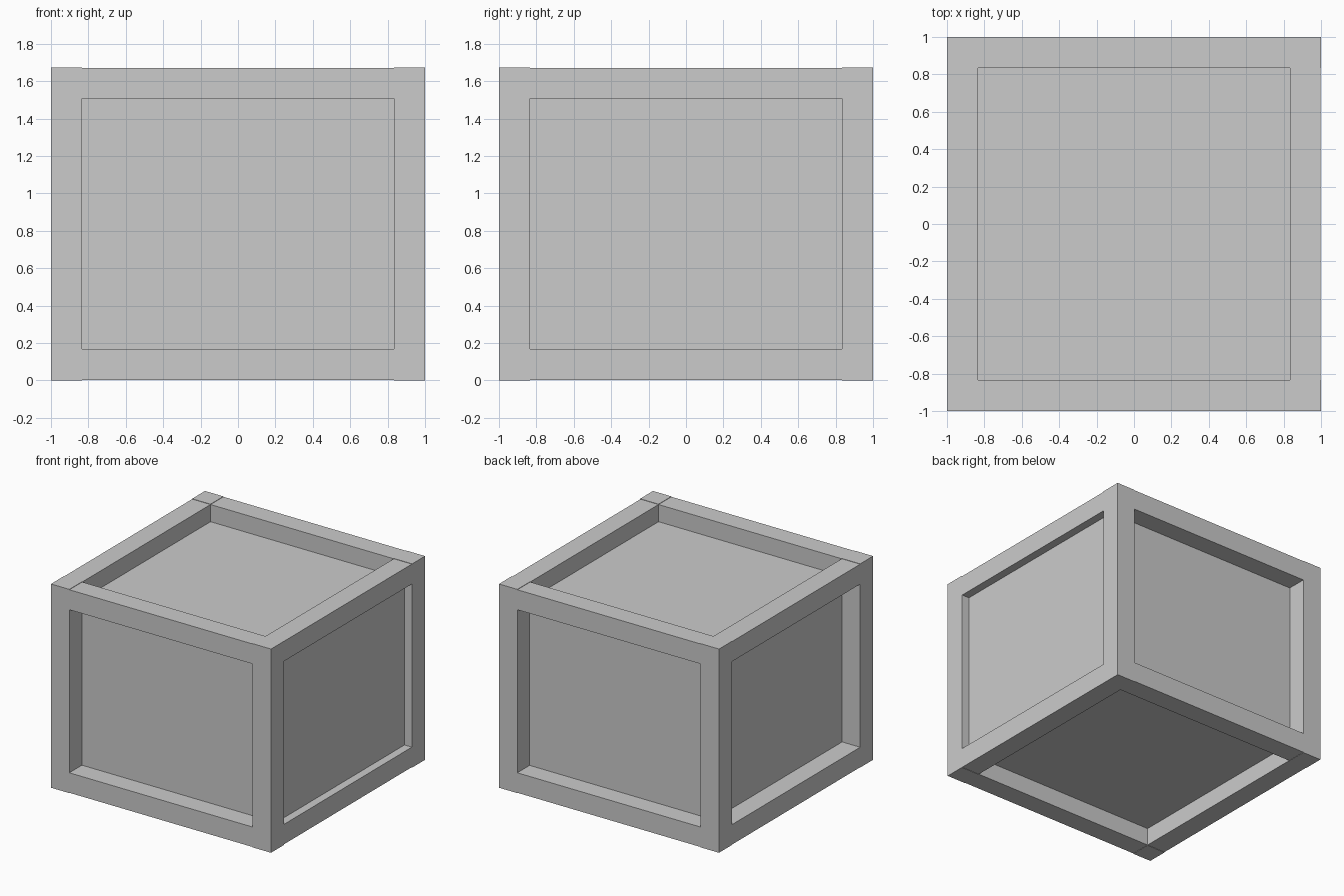
import bpy

if "Cube" in bpy.data.objects:
    bpy.data.objects.remove(bpy.data.objects["Cube"])

H = 1.674      # total height
W = 0.167      # beam thickness
GAP = 0.003    # tiny step between posts and rails


def box(name, lo, hi):
    """Axis-aligned box between two corners."""
    bpy.ops.mesh.primitive_cube_add(size=1, location=[(a + b) / 2 for a, b in zip(lo, hi)])
    ob = bpy.context.object
    ob.name = name
    ob.scale = [b - a for a, b in zip(lo, hi)]
    bpy.ops.object.transform_apply(location=False, rotation=False, scale=True)
    return ob


def span(side):
    """Beam extent on the negative or positive side."""
    return (-1, -1 + W) if side < 0 else (1 - W, 1)


inner = 1 - W
levels = {"bottom": (GAP, W), "top": (H - W, H - GAP)}
x_names = {-1: "left", 1: "right"}
y_names = {-1: "front", 1: "back"}

# Corner posts
for sx in x_names:
    for sy in y_names:
        (x0, x1), (y0, y1) = span(sx), span(sy)
        box(f"{y_names[sy]}_{x_names[sx]}_post", (x0, y0, 0), (x1, y1, H))

# Horizontal rails between the posts
for level, (z0, z1) in levels.items():
    for sy, side in y_names.items():
        y0, y1 = span(sy)
        box(f"{level}_{side}_rail", (-inner, y0, z0), (inner, y1, z1))
    for sx, side in x_names.items():
        x0, x1 = span(sx)
        if sx > 0:
            x1 -= GAP
        box(f"{level}_{side}_rail", (x0, -inner, z0), (x1, inner, z1))

# Recessed inner box forming the panels
box("inner_box", (-0.836, -0.836, 0.146), (0.836, 0.84, H - 0.144))

# Right panel sits shallower than the others
box("right_panel", (0.83, -0.84, 0.146), (0.93, 0.84, H - 0.144))
